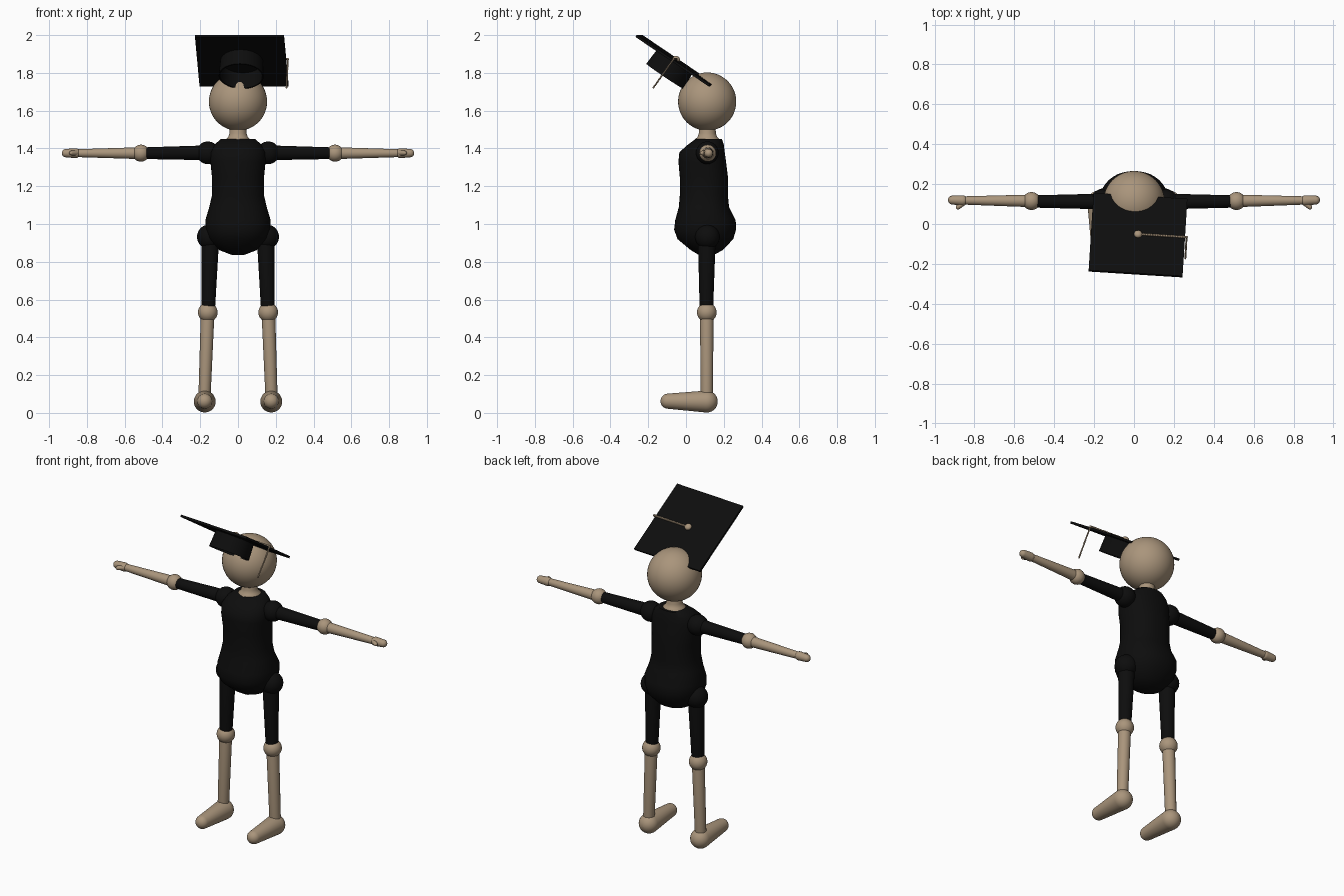
import bpy, bmesh, math
from mathutils import Vector, Matrix

if "Cube" in bpy.data.objects:
    bpy.data.objects.remove(bpy.data.objects["Cube"])

def material(name, rgb):
    m = bpy.data.materials.new(name)
    m.diffuse_color = (*rgb, 1)
    m.use_nodes = True
    m.node_tree.nodes["Principled BSDF"].inputs["Base Color"].default_value = m.diffuse_color
    return m

TAN = material("tan wood", (0.40, 0.30, 0.20))
BLACK = material("black cloth", (0.004, 0.004, 0.004))

def finish(name, bm, mat, angle=50):
    bmesh.ops.recalc_face_normals(bm, faces=bm.faces)
    me = bpy.data.meshes.new(name)
    bm.to_mesh(me)
    bm.free()
    me.materials.append(mat)
    ob = bpy.data.objects.new(name, me)
    bpy.context.collection.objects.link(ob)
    bpy.context.view_layer.objects.active = ob
    ob.select_set(True)
    bpy.ops.object.shade_smooth_by_angle(angle=math.radians(angle))
    ob.select_set(False)
    return ob

def loft(bm, rings, close=True):
    loops = [[bm.verts.new(p) for p in r] for r in rings]
    n = len(loops[0])
    for a, b in zip(loops, loops[1:]):
        for i in range(n):
            j = (i + 1) % n
            bm.faces.new((a[i], a[j], b[j], b[i]))
    if close:
        bm.faces.new(loops[0][::-1])
        bm.faces.new(loops[-1])

def revolve(bm, p0, axis, profile, seg=32, close=True):
    # profile: (distance along axis, radius)
    axis = Vector(axis).normalized()
    q = Vector((0, 0, 1)).rotation_difference(axis)
    rings = []
    for d, r in profile:
        rings.append([Vector(p0) + q @ Vector((r * math.cos(t), r * math.sin(t), d))
                      for t in (2 * math.pi * i / seg for i in range(seg))])
    loft(bm, rings, close)

def limb(name, p0, p1, r0, r1, mat, seg=28):
    # tapered rod with round ends
    p0, p1 = Vector(p0), Vector(p1)
    L = (p1 - p0).length
    tilt = math.asin(max(-0.9, min(0.9, (r0 - r1) / L)))
    prof = []
    for k in range(9):
        a = -math.pi / 2 + 0.02 + (math.pi / 2 + tilt - 0.02) * k / 8
        prof.append((r0 * math.sin(a), r0 * math.cos(a)))
    for k in range(9):
        a = tilt + (math.pi / 2 - 0.02 - tilt) * k / 8
        prof.append((L + r1 * math.sin(a), r1 * math.cos(a)))
    bm = bmesh.new()
    revolve(bm, p0, p1 - p0, prof, seg)
    return finish(name, bm, mat)

def ball(name, c, r, mat, seg=32):
    bm = bmesh.new()
    bmesh.ops.create_uvsphere(bm, u_segments=seg, v_segments=seg // 2, radius=r,
                              matrix=Matrix.Translation(c))
    return finish(name, bm, mat)

Y = 0.113  # body centre line

# head and neck
ball("head", (0, 0.112, 1.648), 0.154, TAN, 48)
bm = bmesh.new()
revolve(bm, (0, Y, 0), (0, 0, 1), [(1.42, 0.075), (1.448, 0.066), (1.46, 0.052),
                                   (1.48, 0.045), (1.53, 0.043)])
finish("neck", bm, TAN)

# torso: elliptical sections (height, half width, front, back)
sections = [(0.835, 0.03, 0.07, 0.145), (0.862, 0.10, 0.025, 0.195),
            (0.92, 0.155, -0.045, 0.25), (0.97, 0.17, -0.063, 0.265),
            (1.02, 0.173, -0.057, 0.263), (1.09, 0.152, -0.038, 0.228),
            (1.15, 0.138, -0.033, 0.222), (1.25, 0.138, -0.033, 0.222),
            (1.33, 0.146, -0.04, 0.212), (1.38, 0.146, -0.035, 0.205),
            (1.42, 0.125, 0.01, 0.20), (1.45, 0.09, 0.05, 0.19)]
rings = []
for z, w, f, b in sections:
    ring = []
    for i in range(40):
        t = 2 * math.pi * i / 40
        c, s = math.cos(t), math.sin(t)
        ring.append((w * math.copysign(abs(c) ** 0.9, c),
                     (f + b) / 2 + (b - f) / 2 * math.copysign(abs(s) ** 0.9, s), z))
    rings.append(ring)
bm = bmesh.new()
loft(bm, rings)
finish("torso", bm, BLACK, 60)

# arms and legs on both sides
for s, side in ((-1, "left"), (1, "right")):
    n = lambda part: side + "_" + part
    ball(n("shoulder"), (s * 0.16, Y, 1.377), 0.06, BLACK)
    limb(n("upper_arm"), (s * 0.17, Y, 1.377), (s * 0.49, Y, 1.375), 0.039, 0.031, BLACK)
    ball(n("elbow"), (s * 0.514, 0.115, 1.375), 0.045, TAN)
    limb(n("forearm"), (s * 0.53, 0.116, 1.375), (s * 0.845, 0.118, 1.375), 0.031, 0.021, TAN)
    limb(n("hand"), (s * 0.86, 0.118, 1.375), (s * 0.911, 0.12, 1.375), 0.026, 0.022, TAN)
    limb(n("thumb"), (s * 0.857, 0.105, 1.376), (s * 0.882, 0.085, 1.376), 0.014, 0.012, TAN, 16)
    ball(n("hip"), (s * 0.152, Y, 0.932), 0.065, BLACK)
    limb(n("thigh"), (s * 0.147, Y - 0.003, 0.92), (s * 0.157, Y - 0.005, 0.56), 0.047, 0.036, BLACK)
    ball(n("knee"), (s * 0.16, 0.11, 0.532), 0.052, TAN)
    limb(n("shin"), (s * 0.161, 0.11, 0.52), (s * 0.178, 0.11, 0.07), 0.036, 0.032, TAN)
    limb(n("foot"), (s * 0.176, 0.11, 0.06), (s * 0.176, -0.095, 0.062), 0.058, 0.04, TAN)

# tilted cap frame: local z is the board normal
CAP = (Matrix.Translation((0.02, -0.056, 1.865)) @ Matrix.Rotation(math.radians(-3.6), 4, 'Z')
       @ Matrix.Rotation(math.radians(-34), 4, 'X'))

# square board
bm = bmesh.new()
bmesh.ops.create_cube(bm, size=1, matrix=Matrix.Diagonal((0.472, 0.468, 0.013, 1)))
bm.transform(CAP)
finish("cap_board", bm, BLACK, 30)

# hollow band under the board
bm = bmesh.new()
revolve(bm, (0, 0, 0), (0, 0, 1), [(0, 0.108), (0, 0.113), (-0.1, 0.119), (-0.1, 0.112), (-0.001, 0.106)],
        40, False)
bm.transform(CAP)
finish("cap_band", bm, BLACK, 30)

# button, beaded cord over the board, and tassel hanging off its edge
bm = bmesh.new()
bmesh.ops.create_uvsphere(bm, u_segments=20, v_segments=10, radius=0.021,
                          matrix=Matrix.Translation((0, 0, 0.01)) @ Matrix.Diagonal((1, 1, 0.75, 1)))
bm.transform(CAP)
finish("cap_button", bm, TAN)

def beads(name, a, b, count, r):
    bm = bmesh.new()
    a, b = Vector(a), Vector(b)
    for i in range(count):
        p = a.lerp(b, i / (count - 1))
        bmesh.ops.create_uvsphere(bm, u_segments=10, v_segments=6, radius=r,
                                  matrix=Matrix.Translation(p))
    bm.transform(CAP)
    finish(name, bm, TAN)

beads("cap_cord", (0, 0, 0.01), (0.244, 0, 0.01), 30, 0.0065)
beads("tassel", (0.244, 0, 0.01), (0.244, -0.004, -0.175), 26, 0.005)
